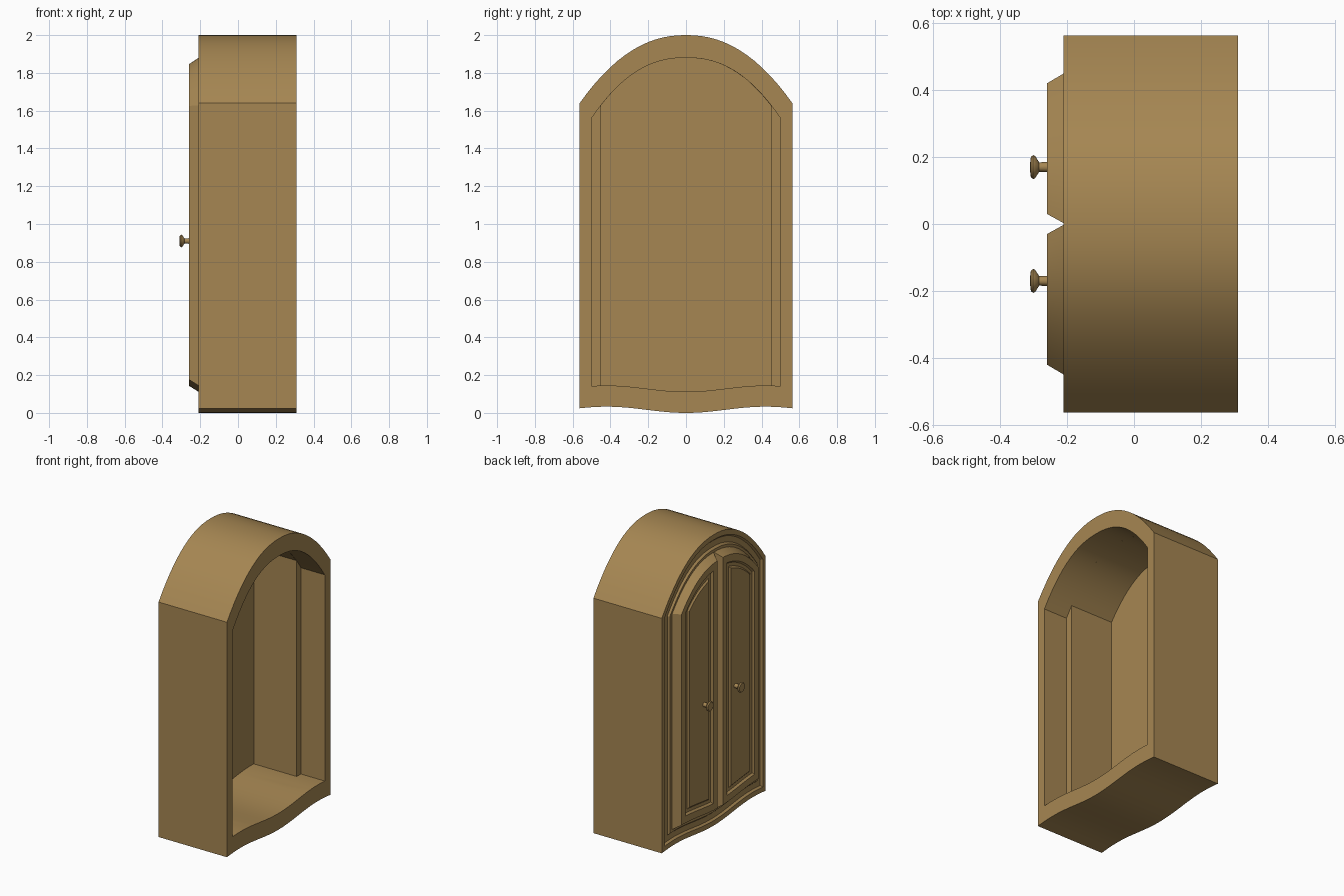
import bpy, bmesh, math

if "Cube" in bpy.data.objects:
    bpy.data.objects.remove(bpy.data.objects["Cube"])

wood = bpy.data.materials.new("warm oak")
wood.diffuse_color = (0.38, 0.24, 0.085, 1)
wood.use_nodes = True
wood.node_tree.nodes["Principled BSDF"].inputs["Base Color"].default_value = wood.diffuse_color


def top_z(y, k):
    """Arch height: k=0 is the outer shell, k=1 the opening."""
    outer = 2.0 - 0.36 * (abs(y) / 0.563) ** 2.2
    inner = 1.88 - 0.32 * (abs(y) / 0.5) ** 2.3
    return outer + (inner - outer) * k


def bottom_z(y, k):
    """Wavy lower edge."""
    return 0.0165 * (1 - math.cos(math.pi * y / 0.42)) + 0.112 * k


def outline(x, y0, y1, k, n=28):
    """Closed loop: wavy bottom, straight sides, arched top."""
    ys = [y0 + (y1 - y0) * i / n for i in range(n + 1)]
    return ([(x, y, bottom_z(y, k)) for y in ys] +
            [(x, y, top_z(y, k)) for y in reversed(ys)])


def circle(x, y, z, r, n=10):
    return [(x, y + r * math.cos(2 * math.pi * i / n),
             z + r * math.sin(2 * math.pi * i / n)) for i in range(n)]


def loft(name, loops, angle=25):
    """Bridge matching loops in order and cap both ends."""
    bm = bmesh.new()
    rings = [[bm.verts.new(p) for p in loop] for loop in loops]
    for a, b in zip(rings, rings[1:]):
        n = len(a)
        for i in range(n):
            j = (i + 1) % n
            bm.faces.new((a[i], a[j], b[j], b[i]))
    bm.faces.new(rings[0])
    bm.faces.new(rings[-1])
    bmesh.ops.recalc_face_normals(bm, faces=bm.faces[:])
    mesh = bpy.data.meshes.new(name)
    bm.to_mesh(mesh)
    bm.free()
    mesh.materials.append(wood)
    obj = bpy.data.objects.new(name, mesh)
    bpy.context.collection.objects.link(obj)
    bpy.ops.object.select_all(action='DESELECT')
    obj.select_set(True)
    bpy.context.view_layer.objects.active = obj
    bpy.ops.object.shade_smooth_by_angle(angle=math.radians(angle))
    return obj


# Cabinet shell: interior wall, stepped opening, outer shell, front moulding
shell = [(-0.195, 0.45, 1), (0.13, 0.45, 1), (0.13, 0.5, 1), (0.31, 0.5, 1),
         (0.31, 0.563, 0), (-0.21, 0.563, 0),
         (-0.21, 0.535, 0.3), (-0.197, 0.525, 0.4),
         (-0.197, 0.485, 0.75), (-0.21, 0.475, 0.85), (-0.21, 0.45, 1)]
loft("cabinet_shell", [outline(x, -w, w, k) for x, w, k in shell])

# Doors: bevelled edge, sunken groove and raised panel; (x, inner y, outer y, k)
door = [(-0.209, 0.002, 0.45, 1.0), (-0.26, 0.03, 0.42, 1.28),
        (-0.26, 0.075, 0.375, 1.7), (-0.247, 0.085, 0.365, 1.8),
        (-0.247, 0.11, 0.34, 2.0), (-0.257, 0.122, 0.328, 2.1)]
# Knobs: stem flaring into a faceted head; (x, radius)
knob = [(-0.25, 0.016), (-0.283, 0.014), (-0.295, 0.033), (-0.301, 0.036),
        (-0.308, 0.03), (-0.31, 0.014)]
for side, s in (("left", 1), ("right", -1)):
    loft(side + "_door",
         [outline(x, s * a, s * b, k, 16) for x, a, b, k in door])
    loft(side + "_knob", [circle(x, s * 0.17, 0.91, r) for x, r in knob], 40)
